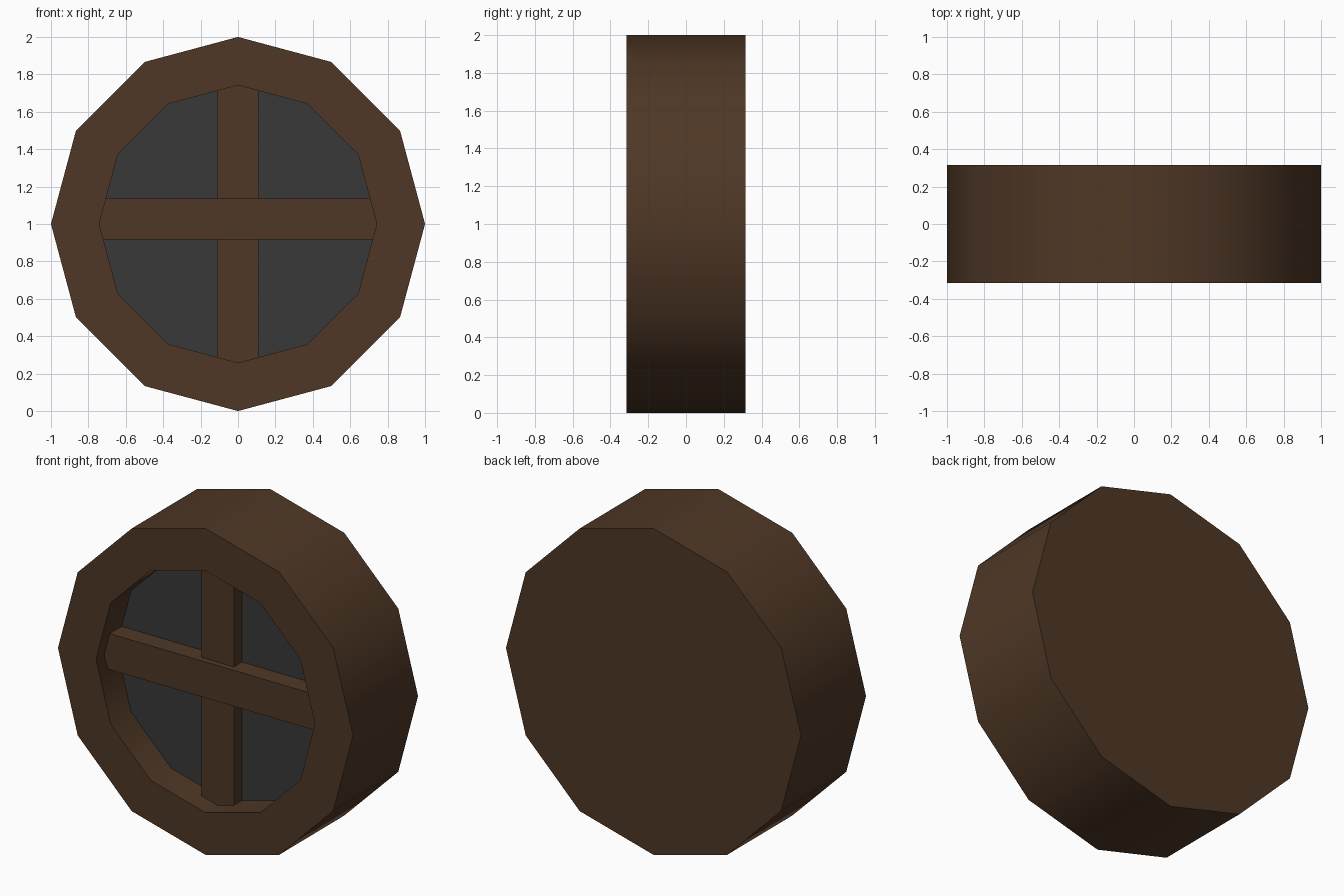
import bpy
import bmesh
from math import sin, cos, tau, radians

if "Cube" in bpy.data.objects:
    bpy.data.objects.remove(bpy.data.objects["Cube"])

SIDES = 12
FRONT, BACK, PANE = -0.315, 0.315, -0.118
OUTER, INNER = 1.0, 0.742


def make_material(name, colour):
    mat = bpy.data.materials.new(name)
    mat.use_nodes = True
    mat.diffuse_color = (*colour, 1)
    mat.node_tree.nodes["Principled BSDF"].inputs["Base Color"].default_value = (*colour, 1)
    return mat


wood = make_material("dark_brown_wood", (0.078, 0.039, 0.019))
glass = make_material("charcoal_glass", (0.040, 0.040, 0.040))


def make_object(name, bm, materials):
    bmesh.ops.recalc_face_normals(bm, faces=bm.faces)
    mesh = bpy.data.meshes.new(name)
    bm.to_mesh(mesh)
    bm.free()
    for mat in materials:
        mesh.materials.append(mat)
    obj = bpy.data.objects.new(name, mesh)
    bpy.context.collection.objects.link(obj)
    return obj


def ring(bm, radius, y):
    angles = [tau * i / SIDES for i in range(SIDES)]
    return [bm.verts.new((radius * sin(a), y, 1 + radius * cos(a))) for a in angles]


# Round frame: closed back, outer wall, front rim, recess wall and glass pane
bm = bmesh.new()
rings = [ring(bm, r, y) for r, y in
         ((OUTER, BACK), (OUTER, FRONT), (INNER, FRONT), (INNER, PANE))]
bm.faces.new(rings[0])
for a, b in zip(rings, rings[1:]):
    for i in range(SIDES):
        j = (i + 1) % SIDES
        bm.faces.new((a[i], a[j], b[j], b[i]))
pane = bm.faces.new(rings[-1])
pane.material_index = 1
frame = make_object("round_window_frame", bm, [wood, glass])

# Smooth round walls with crisp rims
bpy.ops.object.select_all(action="DESELECT")
frame.select_set(True)
bpy.context.view_layer.objects.active = frame
bpy.ops.object.shade_smooth_by_angle(angle=radians(40))


# Crossbars, with their ends set into the frame
def bar(name, size_x, size_z, centre_z, front):
    bm = bmesh.new()
    bmesh.ops.create_cube(bm, size=1)
    back = PANE + 0.02
    bmesh.ops.scale(bm, vec=(size_x, back - front, size_z), verts=bm.verts)
    bmesh.ops.translate(bm, vec=(0, (front + back) / 2, centre_z), verts=bm.verts)
    return make_object(name, bm, [wood])


bar("vertical_bar", 0.22, 1.56, 1.0, -0.197)
bar("horizontal_bar", 1.56, 0.22, 1.026, -0.235)
